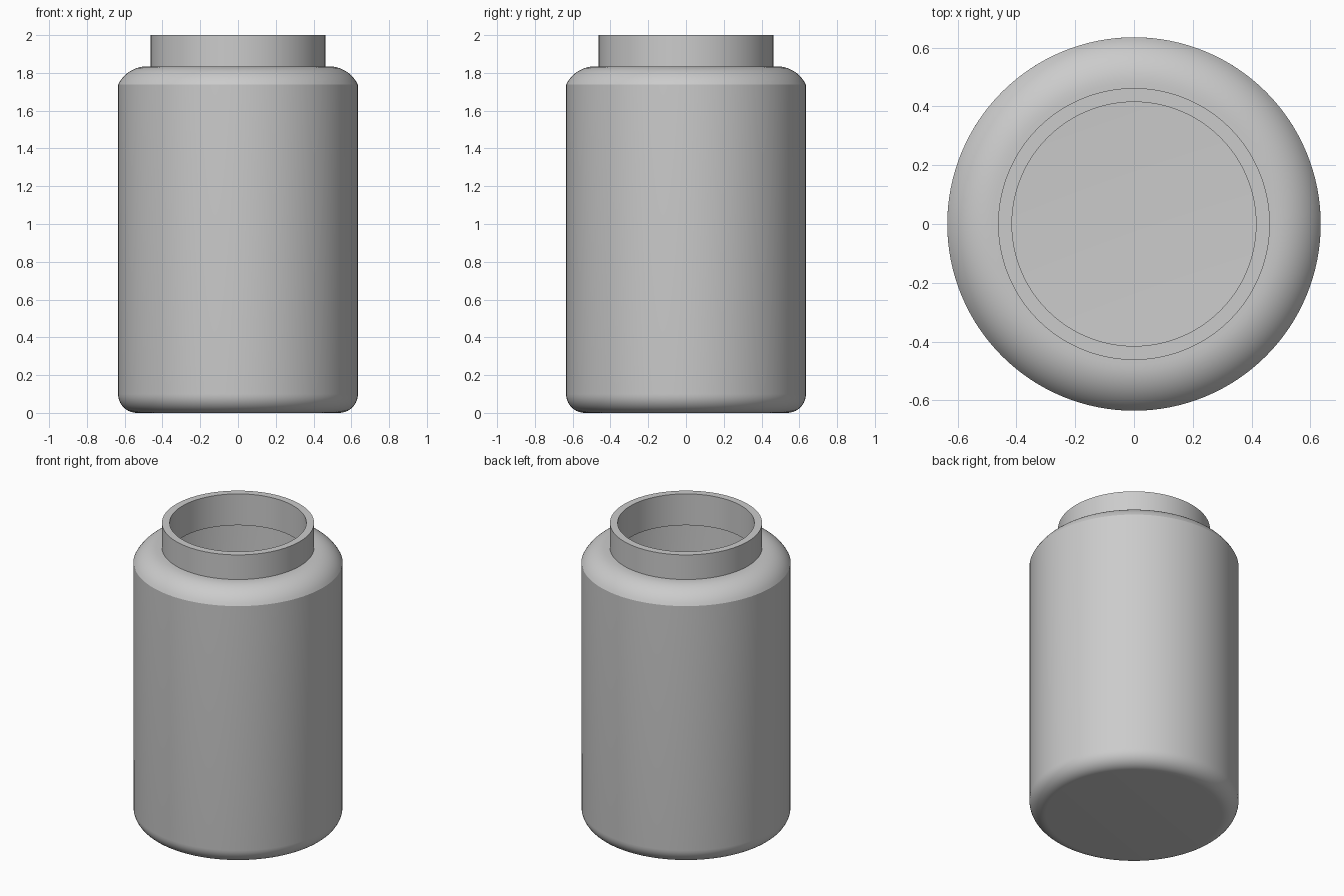
import bpy, bmesh
from math import cos, sin, radians, tau

if "Cube" in bpy.data.objects:
    bpy.data.objects.remove(bpy.data.objects["Cube"])

SEGMENTS = 128


def arc(cx, cz, r, a0, a1, n=10):
    """Points on an arc in the xz profile plane, angles in degrees."""
    angles = [radians(a0 + (a1 - a0) * i / n) for i in range(n + 1)]
    return [(cx + r * cos(a), cz + r * sin(a)) for a in angles]


def lathe(name, profile):
    bm = bmesh.new()
    verts = [bm.verts.new((x, 0, z)) for x, z in profile]
    edges = [bm.edges.new(pair) for pair in zip(verts, verts[1:])]
    bmesh.ops.spin(bm, geom=verts + edges, cent=(0, 0, 0), axis=(0, 0, 1),
                   angle=tau, steps=SEGMENTS, use_merge=True)
    bmesh.ops.remove_doubles(bm, verts=bm.verts, dist=1e-5)
    bmesh.ops.recalc_face_normals(bm, faces=bm.faces)
    mesh = bpy.data.meshes.new(name)
    bm.to_mesh(mesh)
    bm.free()
    obj = bpy.data.objects.new(name, mesh)
    bpy.context.collection.objects.link(obj)
    bpy.context.view_layer.objects.active = obj
    obj.select_set(True)
    bpy.ops.object.shade_smooth_by_angle(angle=radians(20))
    return obj


# Outside: base, rounded foot, wall, shoulder, neck
outer = [(0, 0)] + arc(0.535, 0.1, 0.1, -90, 0) \
    + arc(0.48, 1.663, 0.172, 25.7, 90) + [(0.462, 1.835), (0.462, 2.0)]

# Inside: mouth, shoulder, wall, floor
inner = [(0.415, 2.0), (0.415, 1.79)] + arc(0.48, 1.663, 0.127, 90, 25.7) \
    + arc(0.535, 0.1, 0.055, 0, -90) + [(0, 0.045)]

lathe("jar", outer + inner)
